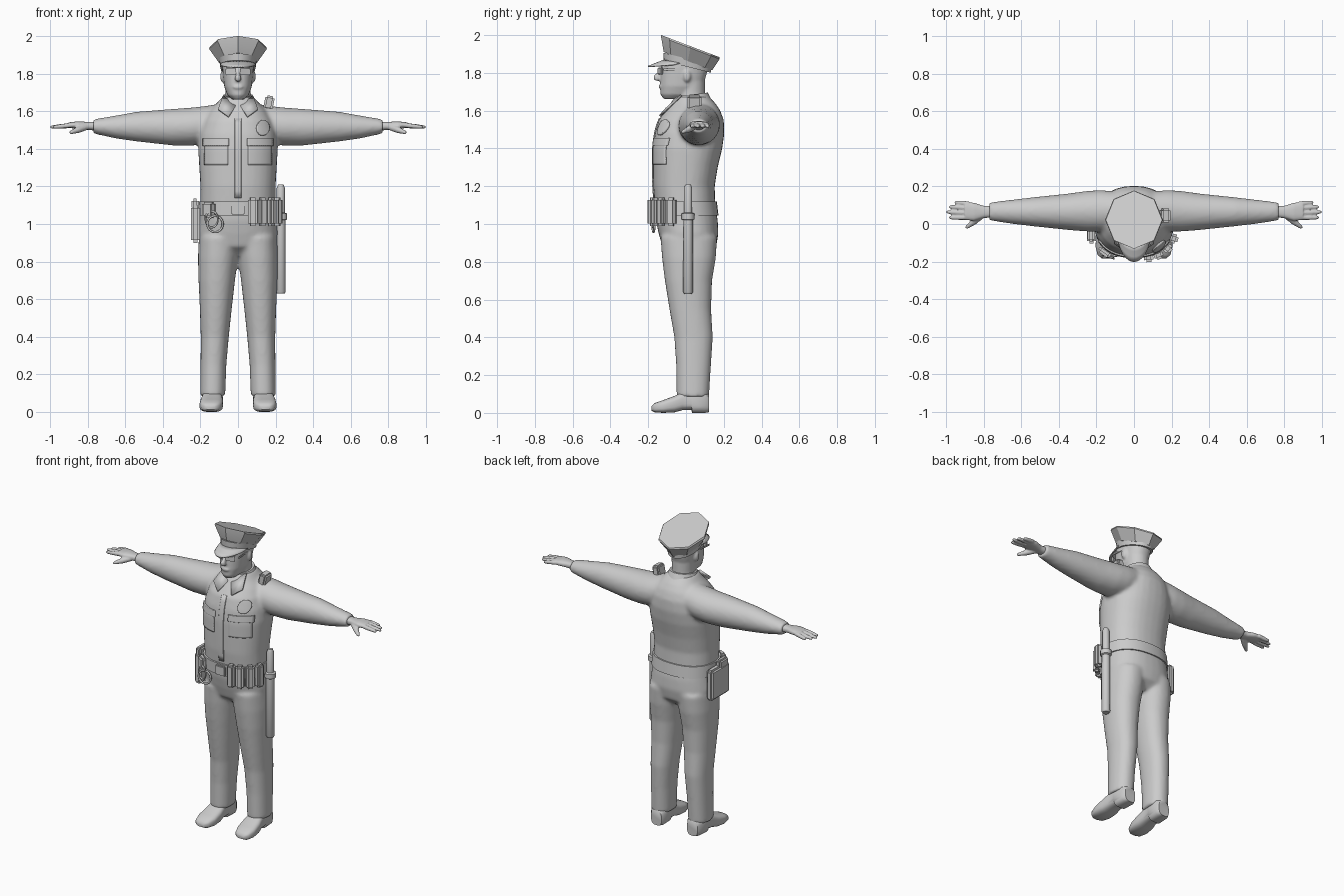
import bpy, bmesh, math
from mathutils import Vector, Matrix

if "Cube" in bpy.data.objects:
    bpy.data.objects.remove(bpy.data.objects["Cube"])

grey = bpy.data.materials.new("plain_grey")
grey.diffuse_color = (0.6, 0.6, 0.6, 1)
grey.use_nodes = True
grey.node_tree.nodes["Principled BSDF"].inputs["Base Color"].default_value = grey.diffuse_color


def finish(name, bm, angle=35, voxel=0, smooth=0):
    """Turn a bmesh into a named, shaded object, optionally fused by remeshing."""
    bmesh.ops.recalc_face_normals(bm, faces=bm.faces)
    me = bpy.data.meshes.new(name)
    bm.to_mesh(me)
    bm.free()
    me.materials.append(grey)
    ob = bpy.data.objects.new(name, me)
    bpy.context.collection.objects.link(ob)
    if voxel:
        m = ob.modifiers.new("fuse", 'REMESH')
        m.mode, m.voxel_size, m.use_smooth_shade = 'VOXEL', voxel, True
        if smooth:
            s = ob.modifiers.new("soften", 'SMOOTH')
            s.factor, s.iterations = 0.5, smooth
    else:
        bpy.ops.object.select_all(action='DESELECT')
        ob.select_set(True)
        bpy.context.view_layer.objects.active = ob
        bpy.ops.object.shade_smooth_by_angle(angle=math.radians(angle))
    return ob


def ring(c, u, v, power=2.0, n=32):
    """Superellipse of points around c spanned by u and v."""
    pts = []
    for i in range(n):
        a = 2 * math.pi * i / n
        ca, sa = math.cos(a), math.sin(a)
        f = lambda t: math.copysign(abs(t) ** (2 / power), t)
        pts.append(Vector(c) + Vector(u) * f(ca) + Vector(v) * f(sa))
    return pts


def loft(bm, rings):
    """Skin a closed tube with caps through rings of equal size."""
    vs = [[bm.verts.new(p) for p in r] for r in rings]
    n = len(vs[0])
    for a, b in zip(vs, vs[1:]):
        for i in range(n):
            bm.faces.new((a[i], a[(i + 1) % n], b[(i + 1) % n], b[i]))
    bm.faces.new(vs[0])
    bm.faces.new(vs[-1])


def upright(rows, power=2.0, n=32, tilt=0):
    """Rings from rows (z, x0, x1, y0, y1); tilt lowers the back."""
    out = []
    for z, x0, x1, y0, y1 in rows:
        h = (y1 - y0) / 2
        out.append(ring(((x0 + x1) / 2, (y0 + y1) / 2, z), (0, h, -tilt * h),
                        ((x1 - x0) / 2, 0, 0), power, n))
    return out


def sym(rows):
    return [(z, -r, r, a, b) for z, r, a, b in rows]


def finger(bm, a, b, r0, r1):
    """Tapered round-ended digit."""
    a, b = Vector(a), Vector(b)
    d = (b - a).normalized()
    u = d.cross(Vector((0, 0, 1))).normalized()
    v = d.cross(u)
    steps = [(0, r0), (0.5, r0), (0.85, r1), (0.96, r1 * 0.75), (1, r1 * 0.3)]
    loft(bm, [ring(a.lerp(b, t), u * r, v * r, 2, 12) for t, r in steps])


def blob(bm, c, s):
    bmesh.ops.create_uvsphere(bm, u_segments=16, v_segments=10, radius=1,
                              matrix=Matrix.Translation(c) @ Matrix.Diagonal((*s, 1)))


def box(name, c, s, rz=0, ry=0, bevel=0.01):
    bm = bmesh.new()
    mat = Matrix.Translation(c) @ Matrix.Rotation(rz, 4, 'Z') @ Matrix.Rotation(ry, 4, 'Y')
    bmesh.ops.create_cube(bm, size=1, matrix=mat @ Matrix.Diagonal((*s, 1)))
    bmesh.ops.bevel(bm, geom=bm.edges[:], offset=bevel, segments=2, affect='EDGES')
    return finish(name, bm)


# Uniform: torso, legs and sleeves fused together
bm = bmesh.new()
loft(bm, upright(sym([
    (0.83, 0.13, -0.06, 0.11), (0.88, 0.20, -0.125, 0.16), (0.95, 0.212, -0.145, 0.172),
    (1.02, 0.205, -0.16, 0.168), (1.1, 0.2, -0.165, 0.155), (1.2, 0.2, -0.174, 0.152),
    (1.3, 0.206, -0.175, 0.168), (1.4, 0.212, -0.175, 0.192), (1.48, 0.205, -0.165, 0.203),
    (1.55, 0.185, -0.145, 0.2), (1.6, 0.155, -0.11, 0.182), (1.64, 0.115, -0.08, 0.155),
    (1.675, 0.085, -0.06, 0.12)]), 2.3))
for s in (1, -1):
    legs = [(0.085, 0.068, 0.2, -0.05, 0.122), (0.25, 0.062, 0.199, -0.052, 0.132),
            (0.4, 0.049, 0.198, -0.062, 0.142), (0.55, 0.033, 0.203, -0.088, 0.133),
            (0.7, 0.016, 0.21, -0.112, 0.138), (0.82, 0.0, 0.213, -0.127, 0.158),
            (0.93, -0.01, 0.208, -0.135, 0.165)]
    loft(bm, upright([(z, s * a, s * b, c, d) for z, a, b, c, d in legs], 2.2))
    sleeve = [(0.05, 0.07, 0.1, 1.545, 0.1), (0.18, 0.07, 0.11, 1.525, 0.102),
              (0.25, 0.068, 0.108, 1.518, 0.101), (0.35, 0.065, 0.097, 1.515, 0.097),
              (0.54, 0.065, 0.077, 1.518, 0.079), (0.65, 0.065, 0.064, 1.516, 0.061),
              (0.77, 0.067, 0.048, 1.519, 0.038)]
    loft(bm, [ring((s * x, y, z), (0, ry, 0), (0, 0, rz)) for x, y, ry, z, rz in sleeve])
uniform = finish("uniform", bm, voxel=0.011, smooth=6)

# Hands and shoes
for s, side in ((1, "left"), (-1, "right")):
    bm = bmesh.new()
    palm = [(0.75, 0.066, 0.03, 1.52, 0.024), (0.8, 0.064, 0.033, 1.522, 0.021),
            (0.85, 0.065, 0.048, 1.526, 0.02), (0.9, 0.07, 0.048, 1.526, 0.015)]
    loft(bm, [ring((s * x, y, z), (0, ry, 0), (0, 0, rz), 2.4) for x, y, ry, z, rz in palm])
    for y0, x1, y1 in ((0.108, 0.955, 0.116), (0.084, 0.985, 0.092),
                       (0.058, 1.0, 0.064), (0.034, 0.985, 0.034)):
        finger(bm, (s * 0.88, y0, 1.526), (s * x1, y1, 1.515), 0.0125, 0.010)
    finger(bm, (s * 0.81, 0.045, 1.515), (s * 0.895, -0.022, 1.485), 0.017, 0.011)
    finish(side + "_hand", bm, voxel=0.005, smooth=3)

    bm = bmesh.new()
    shoe = [(-0.183, 0.012, 0.035, 0.025), (-0.165, 0.003, 0.052, 0.048), (-0.12, 0, 0.068, 0.062),
            (-0.06, 0.003, 0.09, 0.061), (-0.02, 0.014, 0.11, 0.054), (0.028, 0.016, 0.12, 0.052),
            (0.032, 0, 0.12, 0.053), (0.1, 0, 0.12, 0.052), (0.122, 0.004, 0.1, 0.038)]
    loft(bm, [ring((s * (0.137 - 0.05 * y), y, (a + b) / 2), (w, 0, 0), (0, 0, (b - a) / 2), 3)
              for y, a, b, w in shoe])
    finish(side + "_shoe", bm, 50)

# Head with neck, nose, mouth and ears
bm = bmesh.new()
loft(bm, upright(sym([(1.6, 0.072, -0.05, 0.105), (1.7, 0.068, -0.05, 0.1),
                      (1.78, 0.07, -0.05, 0.1)])))
loft(bm, upright(sym([(1.662, 0.03, -0.118, 0.0), (1.685, 0.056, -0.135, 0.06),
                      (1.73, 0.073, -0.137, 0.09), (1.79, 0.08, -0.135, 0.108),
                      (1.83, 0.083, -0.132, 0.118), (1.87, 0.083, -0.12, 0.12)]), 2.3))
finger(bm, (0, -0.125, 1.815), (0, -0.165, 1.768), 0.012, 0.017)
blob(bm, (0, -0.152, 1.768), (0.018, 0.02, 0.011))
blob(bm, (0, -0.132, 1.728), (0.028, 0.014, 0.012))
for s in (1, -1):
    blob(bm, (s * 0.084, 0.005, 1.785), (0.01, 0.02, 0.032))
finish("head", bm, voxel=0.007, smooth=3)

# Sunglasses
for s, side in ((1, "left"), (-1, "right")):
    box(side + "_lens", (s * 0.038, -0.136, 1.81), (0.058, 0.012, 0.036), s * 0.35, bevel=0.004)
    box(side + "_temple", (s * 0.083, -0.06, 1.818), (0.006, 0.12, 0.012), s * 0.08, bevel=0.002)

# Peaked cap: round band, eight-sided crown, curved visor
bm = bmesh.new()
loft(bm, upright(sym([(1.832, 0.094, -0.118, 0.132), (1.875, 0.1, -0.12, 0.136)]), tilt=0.25))
finish("cap_band", bm)
bm = bmesh.new()
loft(bm, upright(sym([(1.862, 0.104, -0.118, 0.138), (1.932, 0.154, -0.132, 0.178),
                      (1.942, 0.15, -0.132, 0.176)]), n=8, tilt=0.38))
finish("cap_crown", bm, 20)
bm = bmesh.new()
rows = []
for k in range(4):
    t, row = k / 3, []
    for i in range(17):
        a = math.radians(-72 + 9 * i)
        x = (0.1 - 0.005 * t) * math.sin(a)
        y = 0.005 - 0.122 * math.cos(a) - 0.085 * t * math.cos(a) ** 0.8
        z = 1.845 + 0.025 * math.cos(a) - t * 0.033 * math.cos(a)
        row.append(bm.verts.new((x, y, z)))
    rows.append(row)
for a, b in zip(rows, rows[1:]):
    for i in range(16):
        bm.faces.new((a[i], a[i + 1], b[i + 1], b[i]))
finish("cap_visor", bm).modifiers.new("thickness", 'SOLIDIFY').thickness = 0.007

# Collar band and its two pointed flaps
bm = bmesh.new()
loft(bm, upright(sym([(1.635, 0.1, -0.085, 0.14), (1.685, 0.08, -0.06, 0.115)]), tilt=-0.12))
finish("collar_band", bm)
for s, side in ((1, "left"), (-1, "right")):
    bm = bmesh.new()
    flap = [(0.08, -0.03, 1.685), (0.012, -0.088, 1.63), (0.05, -0.143, 1.575), (0.105, -0.108, 1.615)]
    bm.faces.new([bm.verts.new((s * x, y, z)) for x, y, z in flap])
    finish(side + "_collar_flap", bm).modifiers.new("thickness", 'SOLIDIFY').thickness = 0.012


def patch(name, x, z, w, h, round_shape=False, thick=0.008):
    """Thin plate wrapped on the chest."""
    bm = bmesh.new()
    bmesh.ops.create_grid(bm, x_segments=12, y_segments=12, size=0.5)
    for v in bm.verts:
        p, q = v.co.x, v.co.y
        if round_shape:
            p, q = p * math.sqrt(1 - 2 * q * q), q * math.sqrt(1 - 2 * p * p)
        v.co = (x + p * w, -0.4, z + q * h)
    ob = finish(name, bm)
    m = ob.modifiers.new("wrap", 'SHRINKWRAP')
    m.target, m.wrap_method, m.offset = uniform, 'PROJECT', 0.002
    m.use_project_y, m.use_positive_direction, m.use_negative_direction = True, True, False
    t = ob.modifiers.new("thickness", 'SOLIDIFY')
    t.thickness, t.offset = thick, 0


# Shirt details
for s, side in ((1, "left"), (-1, "right")):
    patch(side + "_pocket", s * 0.115, 1.375, 0.125, 0.12)
    patch(side + "_pocket_flap", s * 0.115, 1.435, 0.135, 0.04, thick=0.014)
patch("placket", 0, 1.35, 0.035, 0.42)
patch("badge", 0.13, 1.51, 0.065, 0.08, True, 0.018)
box("shoulder_radio", (0.165, 0.045, 1.645), (0.05, 0.075, 0.075), 0, 0.2)

# Belt with buckle and pouches
bm = bmesh.new()
loft(bm, upright(sym([(1.045, 0.211, -0.175, 0.172), (1.12, 0.208, -0.178, 0.163)]), 2.3))
finish("belt", bm)
box("buckle", (0, -0.18, 1.08), (0.07, 0.018, 0.065), bevel=0.006)
for i, (x, y, r) in enumerate(((0.078, -0.18, 0.1), (0.13, -0.166, 0.4),
                              (0.18, -0.13, 0.85), (0.212, -0.078, 1.25))):
    box(f"pouch_{i + 1}", (x, y, 1.065), (0.05, 0.045, 0.15), r, bevel=0.012)
box("cuff_case", (-0.155, -0.148, 1.075), (0.075, 0.04, 0.085), -0.6, bevel=0.012)

# Handcuffs
for i, (x, z, r) in enumerate(((-0.122, 1.0, 0.3), (-0.14, 1.025, -0.7))):
    c = Vector((x, -0.172, z))
    bm = bmesh.new()
    d, loop = Vector((math.cos(r), math.sin(r) * 0.4, 0)), []
    for k in range(24):
        a = math.tau * k / 24
        out = d * math.cos(a) + Vector((0, 0, math.sin(a)))
        loop.append([bm.verts.new(p) for p in
                     ring(c + out * 0.043, out * 0.006, (0, 0.006, 0), n=8)])
    for k in range(24):
        a, b = loop[k], loop[(k + 1) % 24]
        for j in range(8):
            bm.faces.new((a[j], a[(j + 1) % 8], b[(j + 1) % 8], b[j]))
    finish(f"handcuff_{i + 1}", bm, 60)

# Holster with grip, and baton
box("holster", (-0.226, -0.01, 1.0), (0.05, 0.19, 0.2), bevel=0.014)
box("holster_grip", (-0.228, -0.05, 1.105), (0.04, 0.09, 0.06), bevel=0.012)
bm = bmesh.new()
loft(bm, [ring((0.228, 0.011, z), (r, 0, 0), (0, r, 0), n=16) for z, r in (
    (0.63, 0.02), (0.64, 0.026), (1.02, 0.025), (1.025, 0.034), (1.055, 0.034),
    (1.06, 0.022), (1.19, 0.022), (1.21, 0.014))])
finish("baton", bm)
